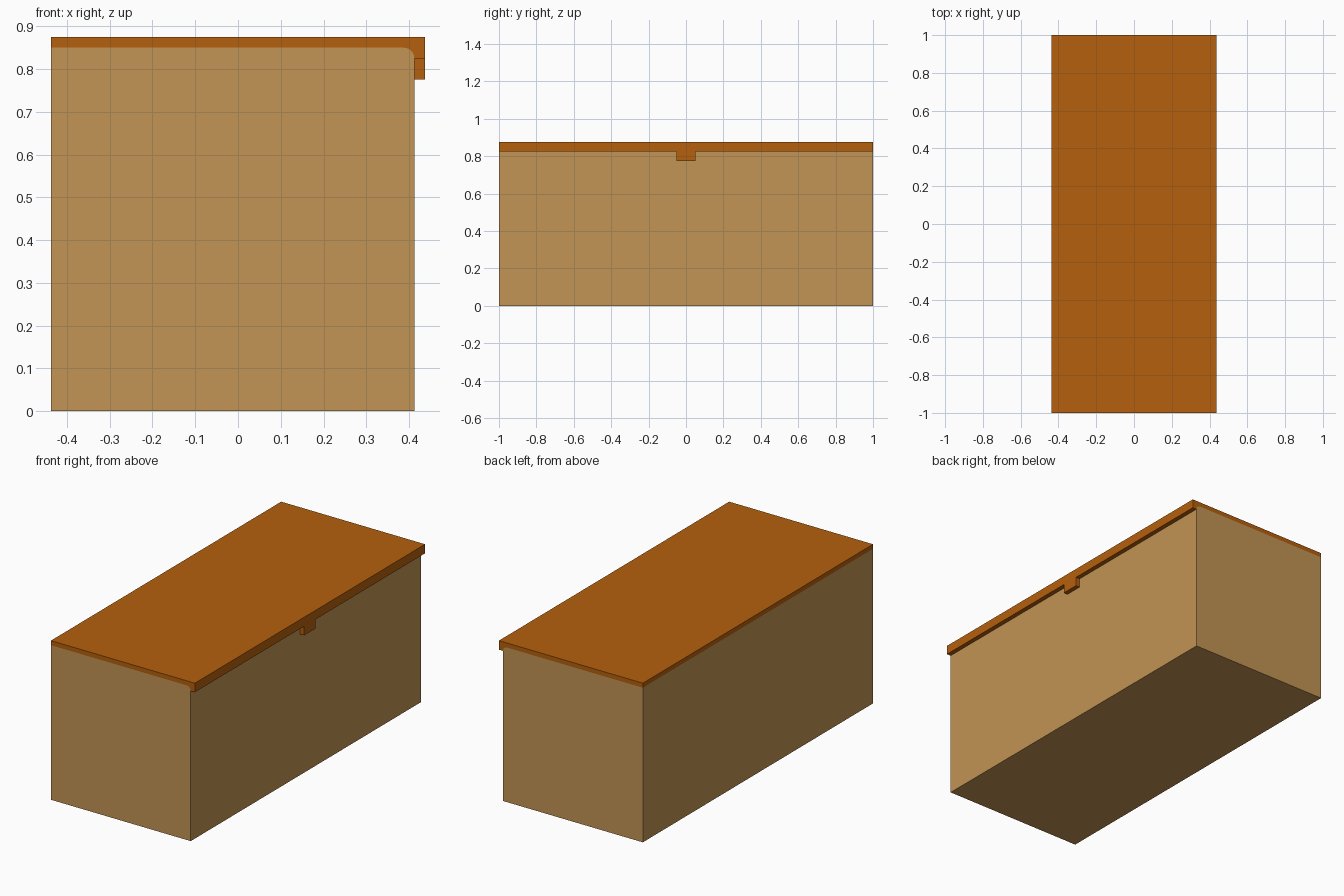
import bpy
import bmesh
import math

cube = bpy.data.objects.get("Cube")
if cube:
    bpy.data.objects.remove(cube, do_unlink=True)


def make_material(name, color):
    mat = bpy.data.materials.new(name)
    mat.use_nodes = True
    mat.diffuse_color = color
    mat.node_tree.nodes["Principled BSDF"].inputs["Base Color"].default_value = color
    return mat


def extrude_profile(name, points, half_depth, mat):
    """Extrude an (x, z) outline along y."""
    bm = bmesh.new()
    face = bm.faces.new([bm.verts.new((x, -half_depth, z)) for x, z in points])
    result = bmesh.ops.extrude_face_region(bm, geom=[face])
    moved = [v for v in result["geom"] if isinstance(v, bmesh.types.BMVert)]
    bmesh.ops.translate(bm, vec=(0, 2 * half_depth, 0), verts=moved)
    bmesh.ops.recalc_face_normals(bm, faces=bm.faces)
    mesh = bpy.data.meshes.new(name)
    bm.to_mesh(mesh)
    bm.free()
    mesh.materials.append(mat)
    obj = bpy.data.objects.new(name, mesh)
    bpy.context.collection.objects.link(obj)
    return obj


tan = make_material("tan wood", (0.539, 0.296, 0.089, 1))
brown = make_material("orange brown wood", (0.462, 0.115, 0.004, 1))

BACK, BODY_X, LIP_X = -0.4375, 0.4125, 0.4375
BODY_Z, LIP_Z, TOP_Z, R = 0.85, 0.825, 0.875, 0.025

# Rounded shoulder shared by the body and the underside of the lid
arc = [(BODY_X - R + R * math.cos(a), BODY_Z - R + R * math.sin(a))
       for a in (math.radians(90 * i / 8) for i in range(9))]

# Chest body
extrude_profile("chest_body", [(BACK, 0), (BODY_X, 0)] + arc + [(BACK, BODY_Z)], 1, tan)

# Lid with a lip hanging over the long side
extrude_profile("lid", arc + [(BACK, BODY_Z), (BACK, TOP_Z), (LIP_X, TOP_Z), (LIP_X, LIP_Z)],
                1, brown)

# Latch tab under the lip
extrude_profile("latch_tab", [(BODY_X, 0.775), (LIP_X, 0.775), (LIP_X, LIP_Z), (BODY_X, LIP_Z)],
                0.05, brown)
